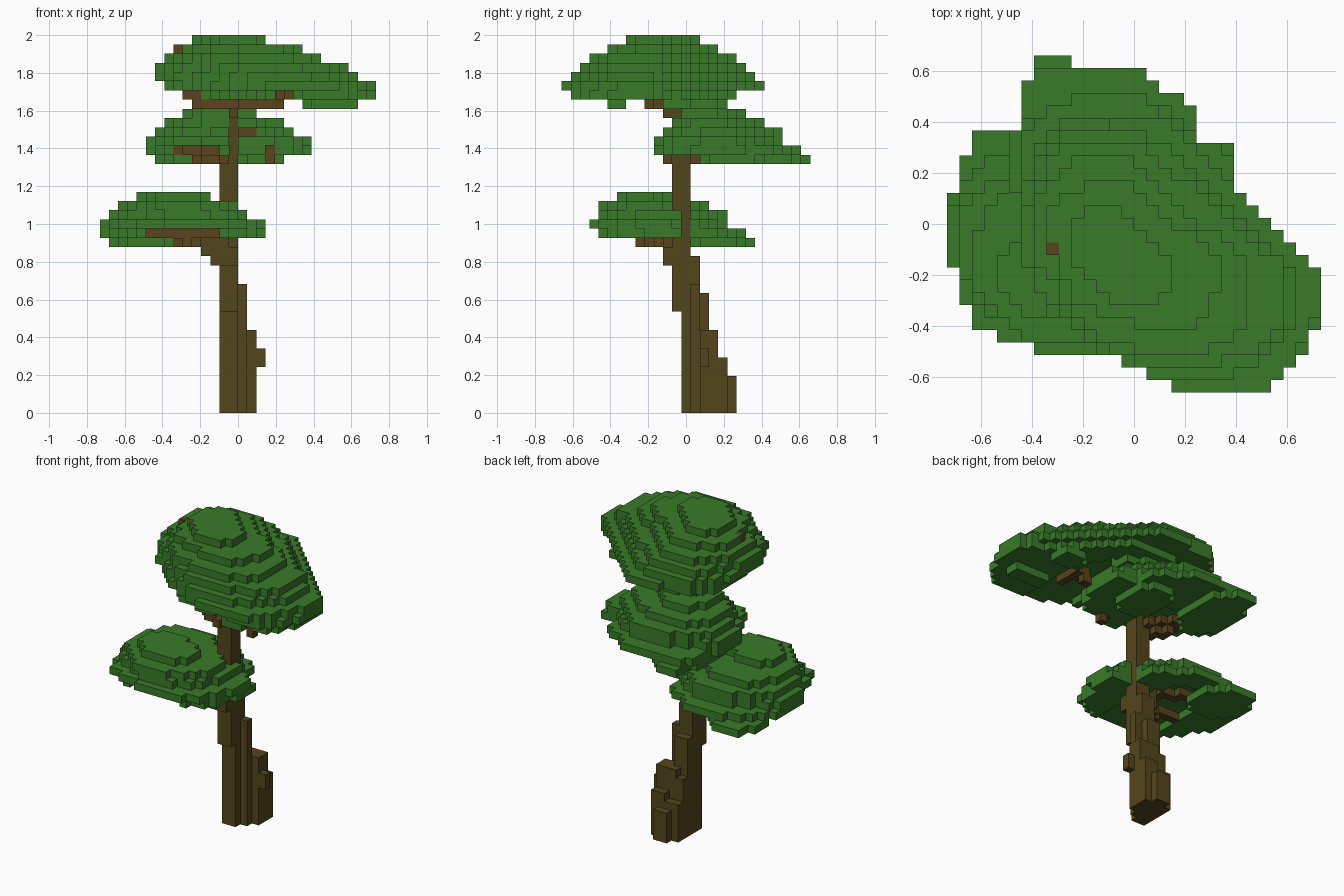
import bpy
import math

CUBE = 2 / 41  # edge of one voxel

if "Cube" in bpy.data.objects:
    bpy.data.objects.remove(bpy.data.objects["Cube"], do_unlink=True)


def make_material(name, color):
    mat = bpy.data.materials.new(name)
    mat.use_nodes = True
    mat.diffuse_color = (*color, 1)
    mat.node_tree.nodes["Principled BSDF"].inputs["Base Color"].default_value = (*color, 1)
    return mat


leaf_green = make_material("leaf_green", (0.041, 0.195, 0.022))
trunk_brown = make_material("trunk_brown", (0.088, 0.061, 0.012))
branch_brown = make_material("branch_brown", (0.1, 0.057, 0.012))


def box(x0, x1, y0, y1, z0, z1):
    return {(x, y, z) for x in range(x0, x1) for y in range(y0, y1) for z in range(z0, z1)}


def line(start, end):
    """Voxels along a straight stick, joined face to face."""
    steps = 3 * max(abs(b - a) for a, b in zip(start, end))
    cells = set()
    previous = start
    for i in range(steps + 1):
        cell = tuple(round(a + (b - a) * i / steps) for a, b in zip(start, end))
        cells |= {cell, (cell[0], previous[1], previous[2]), (cell[0], cell[1], previous[2])}
        previous = cell
    return cells


def disc(x0, x1, y0, y1, z, skew, chamfer=2):
    """One leaf layer: a slanted, wavy ellipse, trimmed at its back left."""
    cells = set()
    for x, y, z in box(x0, x1, y0, y1, z, z + 1):
        u = (2 * x + 1 - x0 - x1) / (x1 - x0)
        v = (2 * y + 1 - y0 - y1) / (y1 - y0)
        wave = 0.08 * math.sin(5 * math.atan2(v, u) + 1.3 * z)
        round_size = (u * u - 2 * skew * u * v + v * v) / (1 - skew * skew)
        if round_size <= 1.03 + wave and u + v <= chamfer:
            cells.add((x, y, z))
    return cells


def canopy(top, layers, skew, chamfer, hollows):
    """Stack layers downwards from the top, then scoop out the underside."""
    cells = set()
    for i, bounds in enumerate(layers):
        cells |= disc(*bounds, top - i, skew, chamfer)
    for bounds in hollows:
        cells -= disc(*bounds, skew)
    return cells


def build(name, cells, mat):
    """Mesh made of the exposed voxel faces."""
    corners, verts, faces = {}, [], []

    def corner(p):
        if p not in corners:
            corners[p] = len(verts)
            verts.append((p[0] * CUBE, (p[1] - 0.5) * CUBE, p[2] * CUBE))
        return corners[p]

    for cell in sorted(cells):
        for axis in range(3):
            b, c = (axis + 1) % 3, (axis + 2) % 3
            for side in (0, 1):
                neighbour = list(cell)
                neighbour[axis] += 2 * side - 1
                if tuple(neighbour) in cells:
                    continue
                loop = []
                for db, dc in ((0, 0), (1, 0), (1, 1), (0, 1)):
                    p = list(cell)
                    p[axis] += side
                    p[b] += db
                    p[c] += dc
                    loop.append(corner(tuple(p)))
                faces.append(loop if side else loop[::-1])
    mesh = bpy.data.meshes.new(name)
    mesh.from_pydata(verts, [], faces)
    mesh.materials.append(mat)
    obj = bpy.data.objects.new(name, mesh)
    bpy.context.collection.objects.link(obj)


# Trunk: stepped ridges at the root, a shoulder, then a thin top
trunk = set()
for block in [(-1, 1, 1, 6, 0, 4), (-2, 1, 1, 5, 0, 5), (0, 2, 3, 5, 0, 6),
              (-1, 1, 1, 4, 0, 9), (1, 2, 2, 4, 0, 9), (-2, -1, 1, 4, 0, 8),
              (2, 3, 2, 3, 5, 7), (-2, 0, 1, 3, 0, 13), (0, 1, 1, 2, 0, 14),
              (-2, 0, 0, 2, 0, 17), (-2, 0, -1, 1, 11, 28),
              (-3, 0, -2, 0, 16, 18), (-4, -1, -2, 0, 17, 19),
              (-1, 0, -1, 1, 28, 33), (-1, 0, -2, 0, 32, 34)]:
    trunk |= box(*block)

# Branches: sticks under each leaf canopy, one reaching through the top
branches = set()
for start, end in [((-4, -2, 18), (-7, -4, 18)), ((-3, -4, 19), (-10, -4, 19)),
                   ((-4, -2, 18), (-7, -5, 18)), ((-4, -1, 19), (-10, 2, 19)),
                   ((-3, -1, 27), (-6, 2, 28)), ((-3, 0, 28), (-7, 4, 28)),
                   ((0, -2, 30), (3, -2, 27)), ((-2, -2, 27), (-2, 1, 27)),
                   ((-4, -3, 33), (3, -4, 33)), ((-4, -3, 33), (-6, -3, 34)),
                   ((3, -4, 33), (5, -4, 34)), ((4, -4, 34), (5, -7, 34)),
                   ((-6, -3, 34), (-7, -2, 39))]:
    branches |= line(start, end)
branches -= trunk
wood = trunk | branches

# Top canopy
top_leaves = canopy(40, [
    (-5, 3, -6, 2), (-7, 7, -8, 4), (-8, 9, -10, 6), (-9, 12, -11, 7),
    (-9, 13, -12, 8), (-8, 15, -13, 9), (-4, 15, -12, 6)],
    -0.28, 0.9, [(0, 7, -14, 3, 34)])
top_leaves |= disc(7, 11, -2, 1, 33, 0) | disc(8, 13, -8, -6, 33, 0)
top_leaves |= disc(-4, 4, 0, 5, 33, 0) | disc(-4, 4, -1, 6, 34, 0)

# Middle canopy, open in front of the trunk
middle_leaves = canopy(32, [
    (-6, 2, -1, 7), (-8, 5, -1, 9), (-9, 6, -2, 11), (-10, 8, -3, 11),
    (-10, 8, -3, 13)],
    -0.1, 1.2, [(-8, 0, -5, 6, 28)])
middle_leaves |= disc(-9, -3, 3, 14, 27, 0) | disc(0, 5, 2, 9, 27, 0)
middle_leaves |= disc(-9, -4, 8, 13, 28, 0)
middle_leaves -= box(-1, 0, -4, 0, 27, 33) | box(5, 9, 7, 14, 27, 33)

# Lower canopy, open beside the trunk
lower_leaves = canopy(23, [
    (-11, -3, -7, -1), (-13, 0, -9, 3), (-14, 1, -9, 5), (-15, 3, -10, 5),
    (-15, 3, -9, 7), (-14, -7, 1, 8)],
    -0.12, 1.2, [(-10, -2, -14, 4, 19)])
lower_leaves -= box(0, 3, 0, 8, 18, 24)

build("trunk", trunk, trunk_brown)
build("branches", branches, branch_brown)
build("top_canopy", top_leaves - wood, leaf_green)
build("middle_canopy", middle_leaves - wood, leaf_green)
build("lower_canopy", lower_leaves - wood, leaf_green)
